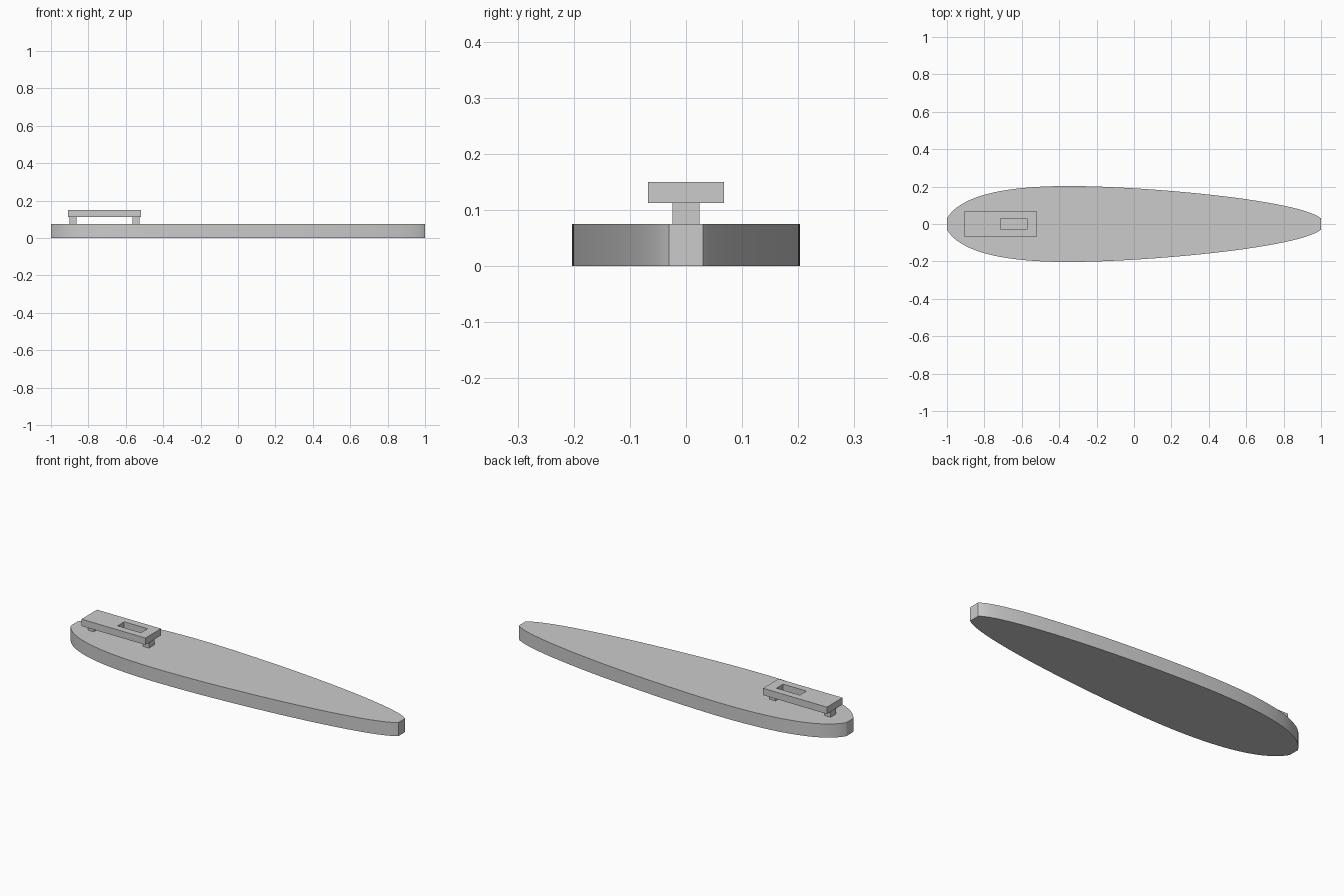
import bpy
import bmesh
from mathutils import Vector
from mathutils.geometry import interpolate_bezier

cube = bpy.data.objects.get("Cube")
if cube:
    bpy.data.objects.remove(cube, do_unlink=True)

grey = bpy.data.materials.new("plain grey")
grey.use_nodes = True
grey.diffuse_color = (0.6, 0.6, 0.6, 1)
grey.node_tree.nodes["Principled BSDF"].inputs["Base Color"].default_value = (0.6, 0.6, 0.6, 1)


def finish(name, bm):
    bmesh.ops.recalc_face_normals(bm, faces=bm.faces)
    mesh = bpy.data.meshes.new(name)
    bm.to_mesh(mesh)
    bm.free()
    mesh.materials.append(grey)
    obj = bpy.data.objects.new(name, mesh)
    bpy.context.collection.objects.link(obj)
    return obj


def extrude_up(bm, faces, height):
    made = bmesh.ops.extrude_face_region(bm, geom=faces)["geom"]
    verts = [v for v in made if isinstance(v, bmesh.types.BMVert)]
    bmesh.ops.translate(bm, verts=verts, vec=(0, 0, height))


def rectangle(bm, x0, x1, half_y, z):
    corners = ((x0, -half_y), (x1, -half_y), (x1, half_y), (x0, half_y))
    return [bm.verts.new((x, y, z)) for x, y in corners]


# Board: rounded nose and long tapering tail, mirrored across its length
nose = [Vector(p) for p in ((-1, 0.03, 0), (-0.93, 0.15, 0), (-0.7, 0.203, 0), (-0.35, 0.203, 0))]
tail = [Vector(p) for p in ((-0.35, 0.203, 0), (0.05, 0.203, 0), (0.88, 0.13, 0), (1, 0.03, 0))]
side = interpolate_bezier(*nose, 28)[:-1] + interpolate_bezier(*tail, 36)
outline = side + [Vector((p.x, -p.y, 0)) for p in reversed(side)]
bm = bmesh.new()
extrude_up(bm, [bm.faces.new([bm.verts.new(p) for p in outline])], 0.075)
board = finish("board", bm)
bpy.context.view_layer.objects.active = board
board.select_set(True)
bpy.ops.object.shade_smooth_by_angle(angle=0.5)

# Raised plate with a rectangular slot
bm = bmesh.new()
outer = rectangle(bm, -0.908, -0.518, 0.068, 0.112)
inner = rectangle(bm, -0.715, -0.572, 0.029, 0.112)
faces = []
for i in range(4):
    j = (i + 1) % 4
    faces.append(bm.faces.new((outer[i], outer[j], inner[j], inner[i])))
extrude_up(bm, faces, 0.038)
finish("slotted_plate", bm)

# Two posts holding the plate above the board
for name, x in (("nose_post", -0.9), ("middle_post", -0.563)):
    bm = bmesh.new()
    extrude_up(bm, [bm.faces.new(rectangle(bm, x, x + 0.036, 0.024, 0.075))], 0.037)
    finish(name, bm)
